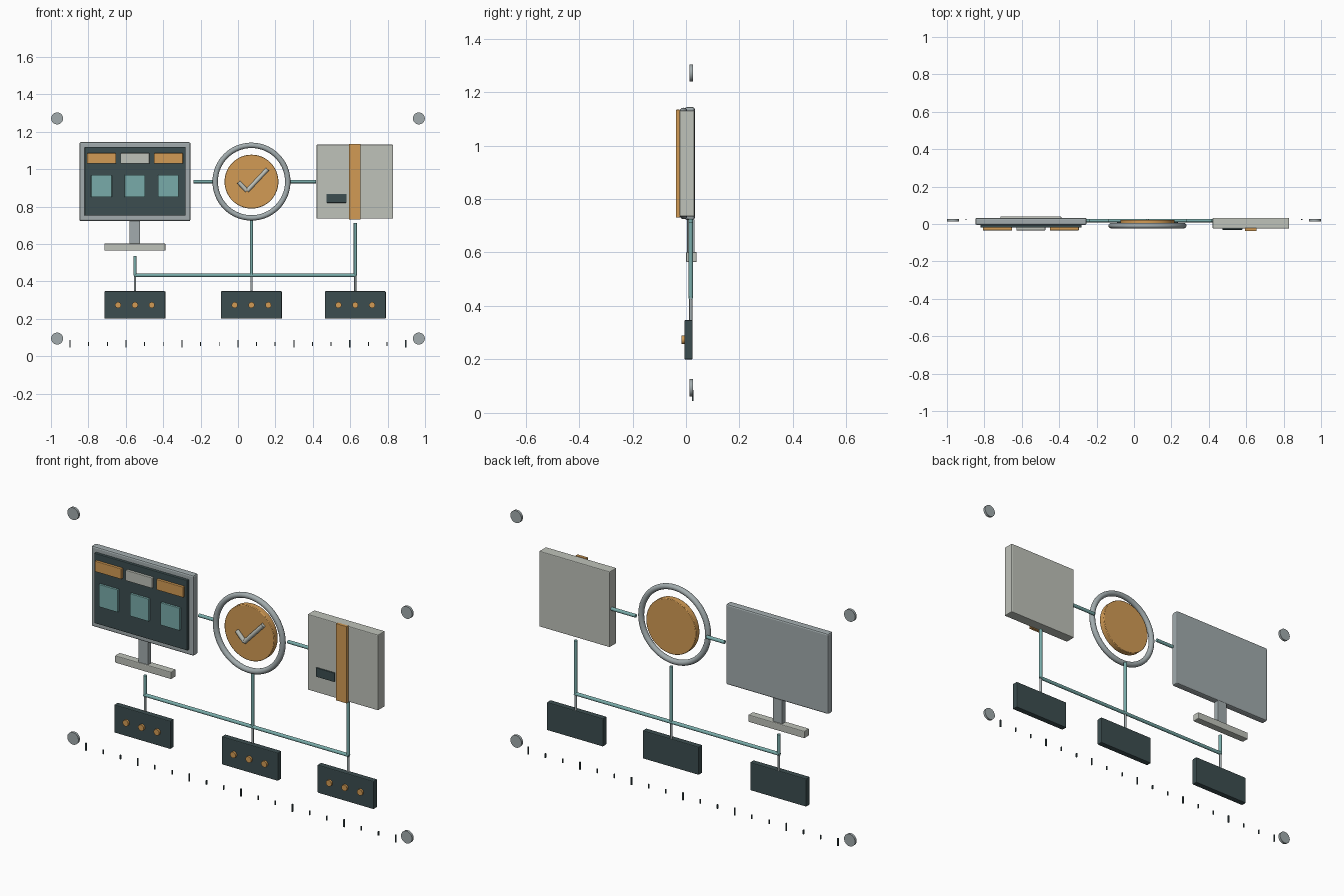
import bpy, math
from mathutils import Vector

if "Cube" in bpy.data.objects:
    bpy.data.objects.remove(bpy.data.objects["Cube"])


def material(name, r, g, b):
    m = bpy.data.materials.new(name)
    m.diffuse_color = (r, g, b, 1)
    m.use_nodes = True
    m.node_tree.nodes["Principled BSDF"].inputs["Base Color"].default_value = m.diffuse_color
    return m


DARK = material("dark_slate", 0.045, 0.075, 0.08)
ORANGE = material("orange", 0.65, 0.33, 0.09)
TEAL = material("teal", 0.19, 0.41, 0.40)
STEEL = material("steel", 0.36, 0.41, 0.42)
PALE = material("pale_grey", 0.52, 0.54, 0.49)


def finish(name, mat, bevel=0.0, smooth=False):
    ob = bpy.context.object
    ob.name = name
    ob.data.materials.append(mat)
    if smooth:
        bpy.ops.object.shade_smooth_by_angle(angle=math.radians(40))
    if bevel:
        mod = ob.modifiers.new("edge_bevel", 'BEVEL')
        mod.width, mod.segments = bevel, 2
    return ob


def box(name, x, y, z, mat, bevel=0.0):
    """Box from (min, max) pairs on each axis."""
    bpy.ops.mesh.primitive_cube_add(size=1, location=[sum(p) / 2 for p in (x, y, z)])
    bpy.context.object.scale = [p[1] - p[0] for p in (x, y, z)]
    bpy.ops.object.transform_apply(location=False, rotation=False, scale=True)
    return finish(name, mat, bevel)


def disc(name, x, z, y, radius, mat, sides=32, bevel=0.0):
    """Round plate facing the front, spanning the y pair."""
    bpy.ops.mesh.primitive_cylinder_add(
        vertices=sides, radius=radius, depth=y[1] - y[0],
        location=(x, sum(y) / 2, z), rotation=(math.pi / 2, 0, 0))
    return finish(name, mat, bevel, True)


def rod(name, a, b, radius, mat):
    a, b = Vector(a), Vector(b)
    d = b - a
    bpy.ops.mesh.primitive_cylinder_add(
        vertices=16, radius=radius, depth=d.length, location=(a + b) / 2,
        rotation=d.to_track_quat('Z', 'Y').to_euler())
    return finish(name, mat, 0, True)


# Monitor with stand
box("monitor_case", (-0.848, -0.254), (-0.005, 0.033), (0.722, 1.144), STEEL, 0.008)
box("monitor_screen", (-0.82, -0.28), (-0.02, -0.003), (0.751, 1.118), DARK, 0.003)
box("monitor_neck", (-0.58, -0.524), (0.004, 0.032), (0.595, 0.725), STEEL, 0.003)
box("monitor_foot", (-0.714, -0.388), (0.0, 0.04), (0.564, 0.602), PALE, 0.004)

# Screen tiles: header row and content row
for i, mat in enumerate((ORANGE, PALE, ORANGE)):
    cx = -0.73 + i * 0.179
    box(f"header_tile_{i + 1}", (cx - 0.077, cx + 0.077), (-0.034, -0.019),
        (1.03, 1.085), mat, 0.002)
    box(f"content_tile_{i + 1}", (cx - 0.055, cx + 0.055), (-0.032, -0.019),
        (0.85, 0.968), TEAL, 0.002)

# Central dial: ring, disc and tick mark
HUB_X, HUB_Z = 0.072, 0.933
bpy.ops.mesh.primitive_torus_add(
    major_radius=0.194, minor_radius=0.0145, major_segments=64, minor_segments=16,
    location=(HUB_X, -0.009, HUB_Z), rotation=(math.pi / 2, 0, 0))
finish("dial_ring", STEEL, 0, True)
disc("dial_disc", HUB_X, HUB_Z, (-0.01, 0.022), 0.144, ORANGE, 64, 0.003)
tick = [(0.003, -0.014, 0.931), (0.048, -0.014, 0.883), (0.158, -0.014, 1.0)]
rod("tick_short_stroke", tick[0], tick[1], 0.011, PALE)
rod("tick_long_stroke", tick[1], tick[2], 0.011, PALE)

# Parcel box with strap and label
box("parcel_body", (0.42, 0.829), (-0.024, 0.032), (0.735, 1.131), PALE, 0.004)
box("parcel_strap", (0.594, 0.656), (-0.038, -0.022), (0.731, 1.134), ORANGE, 0.002)
box("parcel_label", (0.473, 0.58), (-0.031, -0.022), (0.82, 0.867), DARK, 0.002)

# Conduits linking the three units, and the lower bus
PIPE_Y, BUS_Z = 0.018, 0.432
rod("left_link", (-0.238, PIPE_Y, HUB_Z), (-0.134, PIPE_Y, HUB_Z), 0.009, TEAL)
rod("right_link", (0.278, PIPE_Y, HUB_Z), (0.418, PIPE_Y, HUB_Z), 0.009, TEAL)
rod("bus_pipe", (-0.556, PIPE_Y, BUS_Z), (0.632, PIPE_Y, BUS_Z), 0.009, TEAL)

# Three modules hanging from the bus
for side, cx, top in (("left", -0.551, 0.535), ("middle", 0.072, 0.725), ("right", 0.627, 0.712)):
    rod(f"{side}_riser", (cx, PIPE_Y, BUS_Z), (cx, PIPE_Y, top), 0.0085, TEAL)
    rod(f"{side}_drop", (cx, PIPE_Y, 0.34), (cx, PIPE_Y, BUS_Z), 0.006, STEEL)
    box(f"{side}_module", (cx - 0.163, cx + 0.163), (-0.006, 0.025), (0.2, 0.347), DARK, 0.004)
    for k in (-1, 0, 1):
        disc(f"{side}_module_light_{k + 2}", cx + k * 0.09, 0.273, (-0.017, -0.004),
             0.016, ORANGE, 20)

# Corner fixing studs
for x in (-0.967, 0.967):
    for z in (0.094, 1.271):
        disc("corner_stud", x, z, (0.014, 0.027), 0.032, STEEL)

# Scale marks along the bottom, every third one taller
for i in range(19):
    x = -0.898 + i * 0.0997
    h, w = (0.02, 0.003) if i % 3 == 0 else (0.011, 0.0025)
    box(f"scale_mark_{i + 1}", (x - w, x + w), (0.022, 0.028), (0.065 - h, 0.065 + h), DARK)
